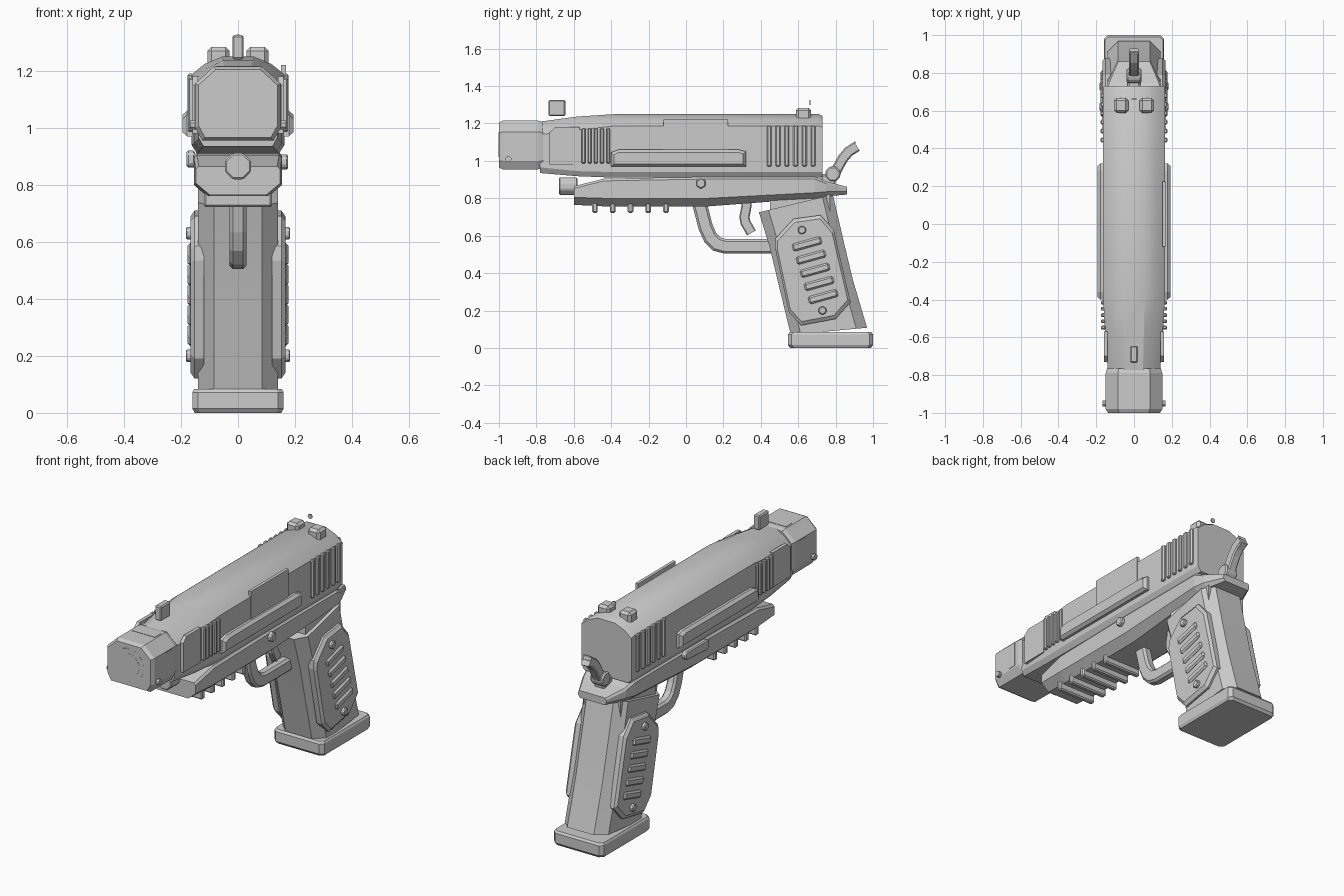
import bpy, bmesh, math
from mathutils import Vector, Matrix

if "Cube" in bpy.data.objects:
    bpy.data.objects.remove(bpy.data.objects["Cube"])


def finish(name, bm, bevel=0, mirror=False, smooth=0):
    bmesh.ops.recalc_face_normals(bm, faces=bm.faces)
    me = bpy.data.meshes.new(name)
    bm.to_mesh(me)
    bm.free()
    ob = bpy.data.objects.new(name, me)
    bpy.context.collection.objects.link(ob)
    if bevel:
        m = ob.modifiers.new("bevel", 'BEVEL')
        m.width, m.segments, m.limit_method = bevel, 1, 'ANGLE'
    if mirror:
        ob.modifiers.new("mirror", 'MIRROR')
    if smooth:
        bpy.context.view_layer.objects.active = ob
        bpy.ops.object.select_all(action='DESELECT')
        ob.select_set(True)
        bpy.ops.object.shade_smooth_by_angle(angle=math.radians(smooth))
    return ob


def loft(name, rings, **kw):
    """Skin a list of equal-length point rings and cap the ends."""
    bm = bmesh.new()
    vs = [[bm.verts.new(p) for p in r] for r in rings]
    n = len(vs[0])
    for a, b in zip(vs, vs[1:]):
        for i in range(n):
            bm.faces.new((a[i], a[(i + 1) % n], b[(i + 1) % n], b[i]))
    bm.faces.new(vs[0])
    bm.faces.new(vs[-1])
    return finish(name, bm, **kw)


def side_prism(name, yz, x0, x1, **kw):
    return loft(name, [[(x, y, z) for y, z in yz] for x in (x0, x1)], **kw)


def box(name, x, y, z, tilt=0, **kw):
    """Box from (min, max) ranges, optionally tilted about the x axis."""
    bm = bmesh.new()
    c = Vector([sum(r) / 2 for r in (x, y, z)])
    s = [r[1] - r[0] for r in (x, y, z)]
    mat = Matrix.Translation(c) @ Matrix.Rotation(tilt, 4, 'X') @ Matrix.Diagonal((*s, 1))
    bmesh.ops.create_cube(bm, size=1, matrix=mat)
    return finish(name, bm, **kw)


def disc(name, axis, center, r, depth, n, **kw):
    bm = bmesh.new()
    rot = Matrix.Rotation(math.pi / 2, 4, 'Y' if axis == 'X' else 'X')
    spin = Matrix.Rotation(math.pi / n, 4, 'Z')
    bmesh.ops.create_cone(bm, cap_ends=True, segments=n, radius1=r, radius2=r, depth=depth,
                          matrix=Matrix.Translation(center) @ rot @ spin)
    return finish(name, bm, **kw)


def sweep(name, path, hx, ht, c, **kw):
    """Chamfered rectangular bar along a path of (y, z) points."""
    sec = [(hx, ht - c), (hx - c, ht), (c - hx, ht), (-hx, ht - c),
           (-hx, c - ht), (c - hx, -ht), (hx - c, -ht), (hx, c - ht)]
    pts = [Vector(p) for p in path]
    rings = []
    for i, p in enumerate(pts):
        d0 = (p - pts[i - 1]).normalized() if i else (pts[1] - p).normalized()
        d1 = (pts[i + 1] - p).normalized() if i < len(pts) - 1 else d0
        t = (d0 + d1).normalized()
        k = 1 / max(t.dot(d0), 0.5)
        nrm = Vector((-t.y, t.x)) * k
        rings.append([(x, p.x + nrm.x * o, p.y + nrm.y * o) for x, o in sec])
    return loft(name, rings, **kw)


def sym(y, half):
    """Closed ring at y from right-hand (x, z) points, top to bottom."""
    return [(x, y, z) for x, z in half] + [(-x, y, z) for x, z in reversed(half)]


# Slide, with a tapered nose and faceted crown
def slide_ring(y, w, top, edge, low, bot):
    return sym(y, [(w * .34, top), (w * .72, top - (top - edge) * .42), (w, edge),
                   (w, low), (w * .88, bot)])


loft("slide", [slide_ring(-.78, .138, 1.21, 1.14, .965, .935),
               slide_ring(-.58, .154, 1.237, 1.165, .945, .918),
               slide_ring(-.38, .163, 1.25, 1.187, .94, .91),
               slide_ring(.71, .163, 1.25, 1.187, .94, .91),
               slide_ring(.73, .160, 1.24, 1.180, .94, .915)], smooth=25)


# Muzzle block with chamfered front and rear
def muzzle_ring(y, s):
    half = [(.085, 1.215), (.15, 1.155), (.15, 1.0), (.125, .955)]
    return sym(y, [(x * s, 1.085 + (z - 1.085) * s) for x, z in half])


loft("muzzle_block", [muzzle_ring(-1.0, .92), muzzle_ring(-.98, 1), muzzle_ring(-.79, 1),
                      muzzle_ring(-.765, .95)])
disc("muzzle_ring", 'Y', (0, -.99, 1.085), .095, .021, 24)
disc("barrel_end", 'Y', (0, -.99, 1.085), .066, .023, 24)
disc("muzzle_screw", 'X', (.155, -.95, 1.01), .017, .025, 8, mirror=True)
box("muzzle_side_inset", (.13, .152), (-.88, -.82), (1.01, 1.15), mirror=True)
box("muzzle_top_inset", (-.075, .075), (-.87, -.81), (1.19, 1.217))

# Slide side details
side_prism("nose_panel", [(-.73, .98), (-.57, .98), (-.57, 1.18), (-.70, 1.18), (-.73, 1.15)],
           .14, .160, mirror=True)
for i in range(5):
    y = -.548 + i * .033
    box("front_serration", (.15, .175), (y - .010, y + .010), (.985, 1.175), bevel=.005, mirror=True)
for i in range(6):
    y = .445 + i * .047
    box("rear_serration", (.155, .177), (y - .013, y + .013), (.97, 1.19), bevel=.006, mirror=True)
box("ejection_plate", (.15, .168), (-.12, .225), (1.05, 1.22))
loft("side_rail", [[(x, y, z) for y, z in
                    ((-.40 + d, .97 + d), (.32 - d, .97 + d), (.32 - d, 1.05 - d),
                     (.28, 1.06 - d), (-.36, 1.06 - d), (-.40 + d, 1.045 - d))]
                   for x, d in ((.15, 0), (.178, 0), (.194, .014))], mirror=True)

# Sights
box("front_sight", (-.02, .02), (-.735, -.645), (1.24, 1.325), bevel=.006)
box("rear_sight", (.03, .107), (.588, .668), (1.215, 1.284), bevel=.014, mirror=True)
disc("sight_dot", 'Y', (0, .662, 1.313), .014, .006, 10)


# Frame with underside chamfer and beavertail
def frame_ring(y, w, wb, top, mid, bot):
    return sym(y, [(w * .93, top), (w, top - .012), (w, mid), (wb, bot)])


loft("frame", [frame_ring(-.60, .148, .10, .865, .805, .765),
               frame_ring(-.44, .155, .105, .905, .80, .757),
               frame_ring(.12, .155, .105, .915, .80, .757),
               frame_ring(.69, .155, .12, .915, .83, .80),
               frame_ring(.75, .14, .115, .89, .835, .81),
               frame_ring(.86, .09, .08, .862, .835, .82)])
disc("guide_rod", 'Y', (0, -.63, .865), .05, .10, 8, bevel=.006)
for i in range(5):
    y = -.487 + i * .095
    box("rail_tooth", (-.12, .12), (y - .015, y + .015), (.722, .79), bevel=.007)
disc("frame_pin", 'X', (.16, .08, .88), .029, .03, 6, bevel=.005)
side_prism("slide_stop", [(.04, .87), (.06, .86), (.24, .87), (.26, .885), (.26, .91),
                          (.24, .92), (.06, .92), (.04, .91)], -.18, -.15, bevel=.006)

# Trigger guard and trigger
sweep("trigger_guard", [(.07, .78), (.105, .645), (.13, .59), (.165, .555), (.21, .543), (.47, .543)],
      .029, .039, .012)
sweep("trigger", [(.325, .79), (.322, .75), (.312, .70), (.318, .67), (.35, .615)], .02, .027, .006)

# Hammer
disc("hammer_pivot", 'X', (0, .785, .93), .043, .08, 8, bevel=.008)
sweep("hammer", [(.79, .92), (.812, .965), (.84, 1.015), (.87, 1.05), (.914, 1.078)], .026, .028, .007)
box("hammer_stub", (-.035, .035), (.72, .80), (.87, .93), bevel=.01)
for i in range(3):
    z = 1.057 + i * .02
    box("hammer_ridge", (-.024, .024), (.900, .922 - i * .008), (z - .006, z + .006))


# Grip, octagonal sections leaning back
def grip_ring(f, b):
    f, b = Vector(f), Vector(b)
    prof = [(.085, 0), (.14, .13), (.14, .86), (.085, 1)]
    pts = [(x, f.lerp(b, t)) for x, t in prof]
    pts += [(-x, p) for x, p in reversed(pts)]
    return [(x, p.x, p.y) for x, p in pts]


loft("grip", [grip_ring((.39, .725), (.785, .82)), grip_ring((.447, .54), (.85, .54)),
              grip_ring((.49, .36), (.892, .365)), grip_ring((.56, .07), (.968, .108))], smooth=25)
box("grip_bridge", (-.12, .12), (.45, .77), (.72, .82))

# Grip panels with ribs and screws
panel = [(.476, .535), (.55, .19), (.615, .12), (.80, .155), (.88, .245),
         (.79, .63), (.72, .71), (.575, .69), (.478, .585)]
cy, cz = .66, .42
loft("grip_panel", [[(x, cy + (y - cy) * s, cz + (z - cz) * s) for y, z in panel]
                    for x, s in ((.12, 1), (.152, 1), (.166, .93))], mirror=True)
for i in range(5):
    y, z = .647 + i * .0215, .556 - i * .0705
    box("panel_rib", (.15, .177), (y - .08, y + .08), (z - .021, z + .021), tilt=.27,
        bevel=.009, mirror=True)
for y, z in ((.62, .63), (.73, .20)):
    disc("panel_screw", 'X', (.168, y, z), .024, .03, 6, bevel=.005, mirror=True)

# Magazine base plate with clipped corners
c = .02
plate = [(.16, .545 + c), (.16, 1 - c), (.16 - c, 1), (c - .16, 1), (-.16, 1 - c),
         (-.16, .545 + c), (c - .16, .545), (.16 - c, .545)]
loft("base_plate", [[(x * s, .7725 + (y - .7725) * s, z) for x, y in plate]
                    for z, s in ((0, .95), (.015, 1), (.072, 1), (.084, .96))])
